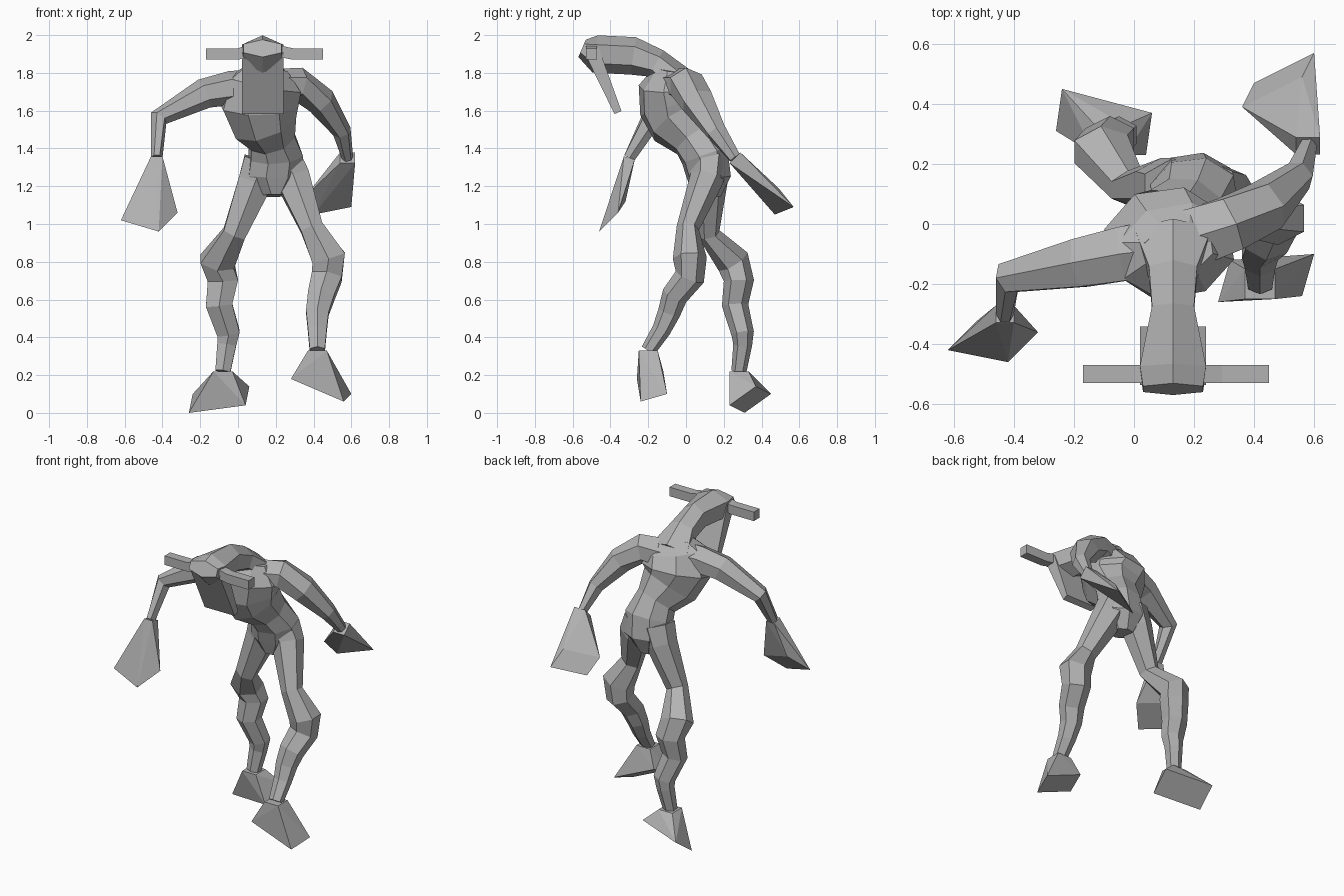
import bpy, bmesh, math
from mathutils import Vector

if "Cube" in bpy.data.objects:
    bpy.data.objects.remove(bpy.data.objects["Cube"])

skin = bpy.data.materials.new("grey_skin")
skin.use_nodes = True
grey = [0.45] * 3 + [1]
skin.diffuse_color = grey
skin.node_tree.nodes["Principled BSDF"].inputs["Base Color"].default_value = grey


def finish(name, bm):
    """Turn a finished bmesh into a named, flat shaded object."""
    bmesh.ops.recalc_face_normals(bm, faces=bm.faces)
    mesh = bpy.data.meshes.new(name)
    bm.to_mesh(mesh)
    bm.free()
    mesh.materials.append(skin)
    obj = bpy.data.objects.new(name, mesh)
    bpy.context.collection.objects.link(obj)


def section(centre, tangent, across, width, depth, sides):
    """Polygon around a centre, facing along the tangent."""
    tangent = tangent.normalized()
    u = (across - tangent * across.dot(tangent)).normalized()
    v = tangent.cross(u)
    angles = [math.tau * (i + 0.5) / sides for i in range(sides)]
    u *= width / max(math.cos(a) for a in angles)
    v *= depth / max(math.sin(a) for a in angles)
    return [centre + u * math.cos(a) + v * math.sin(a) for a in angles]


def loft(name, path, widths, depths, across, sides=6):
    """Skin polygons along a path, with a half width and half depth at each point."""
    bm = bmesh.new()
    path = [Vector(p) for p in path]
    loops = []
    for i, (centre, width, depth) in enumerate(zip(path, widths, depths)):
        tangent = path[min(i + 1, len(path) - 1)] - path[max(i - 1, 0)]
        ring = section(centre, tangent, Vector(across), width, depth, sides)
        loops.append([bm.verts.new(p) for p in ring])
    for low, high in zip(loops, loops[1:]):
        for i in range(sides):
            j = (i + 1) % sides
            bm.faces.new((low[i], low[j], high[j], high[i]))
    bm.faces.new(loops[0])
    bm.faces.new(loops[-1])
    finish(name, bm)


def flare(name, joint, radius, axis, centre, side, front):
    """Hand or foot: a square cuff at the joint widening to a slanted pad."""
    centre, side, front = Vector(centre), Vector(side), Vector(front)
    points = section(Vector(joint), Vector(axis), Vector((1, 0, 0)), radius, radius, 4)
    points += [centre + side * a + front * b for a in (-1, 1) for b in (-1, 1)]
    bm = bmesh.new()
    for point in points:
        bm.verts.new(point)
    bmesh.ops.convex_hull(bm, input=bm.verts)
    bmesh.ops.dissolve_limit(bm, angle_limit=math.radians(2), verts=bm.verts, edges=bm.edges)
    finish(name, bm)


side_to_side, front_to_back, down = (1, 0, 0), (0, 1, 0), (0, 0, -1)

# Torso, leaning forward and slightly twisted
loft("torso",
     [(0.19, 0.11, 1.15), (0.19, 0.12, 1.25), (0.2, 0.1, 1.36), (0.18, 0.05, 1.45),
      (0.14, -0.03, 1.54), (0.11, -0.06, 1.63), (0.14, -0.09, 1.74), (0.15, -0.08, 1.82)],
     (0.06, 0.14, 0.14, 0.12, 0.17, 0.2, 0.19, 0.11),
     (0.07, 0.11, 0.12, 0.12, 0.16, 0.18, 0.15, 0.08), (1, 0.15, 0), sides=8)

# Neck widening into a ridged head
loft("head",
     [(0.13, y, z) for y, z in
      ((-0.04, 1.75), (-0.16, 1.85), (-0.28, 1.89), (-0.48, 1.9), (-0.55, 1.93))],
     (0.13, 0.08, 0.07, 0.11, 0.1), (0.09, 0.08, 0.1, 0.1, 0.05), side_to_side)

# Long flat face plate
loft("face_plate", [(0.13, -0.5, 1.92), (0.13, -0.36, 1.59)],
     (0.11, 0.11), (0.04, 0.02), side_to_side, sides=4)

# Side horns
for name, root, bend, tip in (("right_horn", 0.1, 0, -0.17), ("left_horn", 0.15, 0.29, 0.45)):
    loft(name, [(root, -0.5, 1.93), (bend, -0.5, 1.9), (tip, -0.5, 1.9)],
         [0.03] * 3, [0.03] * 3, front_to_back, sides=4)

# Arms: the right reaches forward, the left swings back
arm_radii = (0.1, 0.09, 0.08, 0.05, 0.03)
right_wrist, left_wrist = (-0.43, -0.3, 1.35), (0.58, 0.26, 1.35)
loft("right_arm",
     [(0.12, -0.08, 1.72), (-0.04, -0.1, 1.72), (-0.18, -0.13, 1.69),
      (-0.42, -0.18, 1.56), right_wrist], arm_radii, arm_radii, front_to_back)
loft("left_arm",
     [(0.16, -0.06, 1.72), (0.32, 0, 1.74), (0.44, 0.06, 1.65),
      (0.55, 0.16, 1.49), left_wrist], arm_radii, arm_radii, front_to_back)
flare("right_hand", right_wrist, 0.03, (0, -0.3, -1),
      (-0.47, -0.39, 1.04), (0.1, -0.02, -0.03), (0.05, 0.05, 0.05))
flare("left_hand", left_wrist, 0.04, (0, 1, -1),
      (0.48, 0.48, 1.12), (0.1, 0.05, 0.02), (0.02, 0.04, -0.05))

# Legs: the left steps forward, the right trails
leg_radii = (0.1, 0.09, 0.06, 0.09, 0.08, 0.07, 0.06, 0.05, 0.04)
left_ankle, right_ankle = (0.42, -0.2, 0.33), (-0.08, 0.28, 0.22)
loft("left_leg",
     [(0.24, 0.12, 1.33), (0.29, 0.11, 1.24), (0.39, 0.01, 0.98),
      (0.48, 0.02, 0.82), (0.47, 0.02, 0.72), (0.44, -0.06, 0.62),
      (0.42, -0.09, 0.53), (0.42, -0.13, 0.44), left_ankle],
     leg_radii, leg_radii, side_to_side)
loft("right_leg",
     [(0.13, 0.12, 1.33), (0.09, 0.13, 1.22), (-0.02, 0.12, 0.95),
      (-0.11, 0.25, 0.8), (-0.08, 0.28, 0.7), (-0.1, 0.26, 0.57),
      (-0.05, 0.3, 0.42), (-0.06, 0.3, 0.36), right_ankle],
     leg_radii, leg_radii, side_to_side)
flare("left_foot", left_ankle, 0.05, down,
      (0.44, -0.18, 0.14), (0.14, 0.01, -0.06), (0.02, 0.07, 0.02))
flare("right_foot", right_ankle, 0.05, down,
      (-0.1, 0.34, 0.07), (0.15, -0.04, 0.02), (0.01, 0.07, 0.05))
